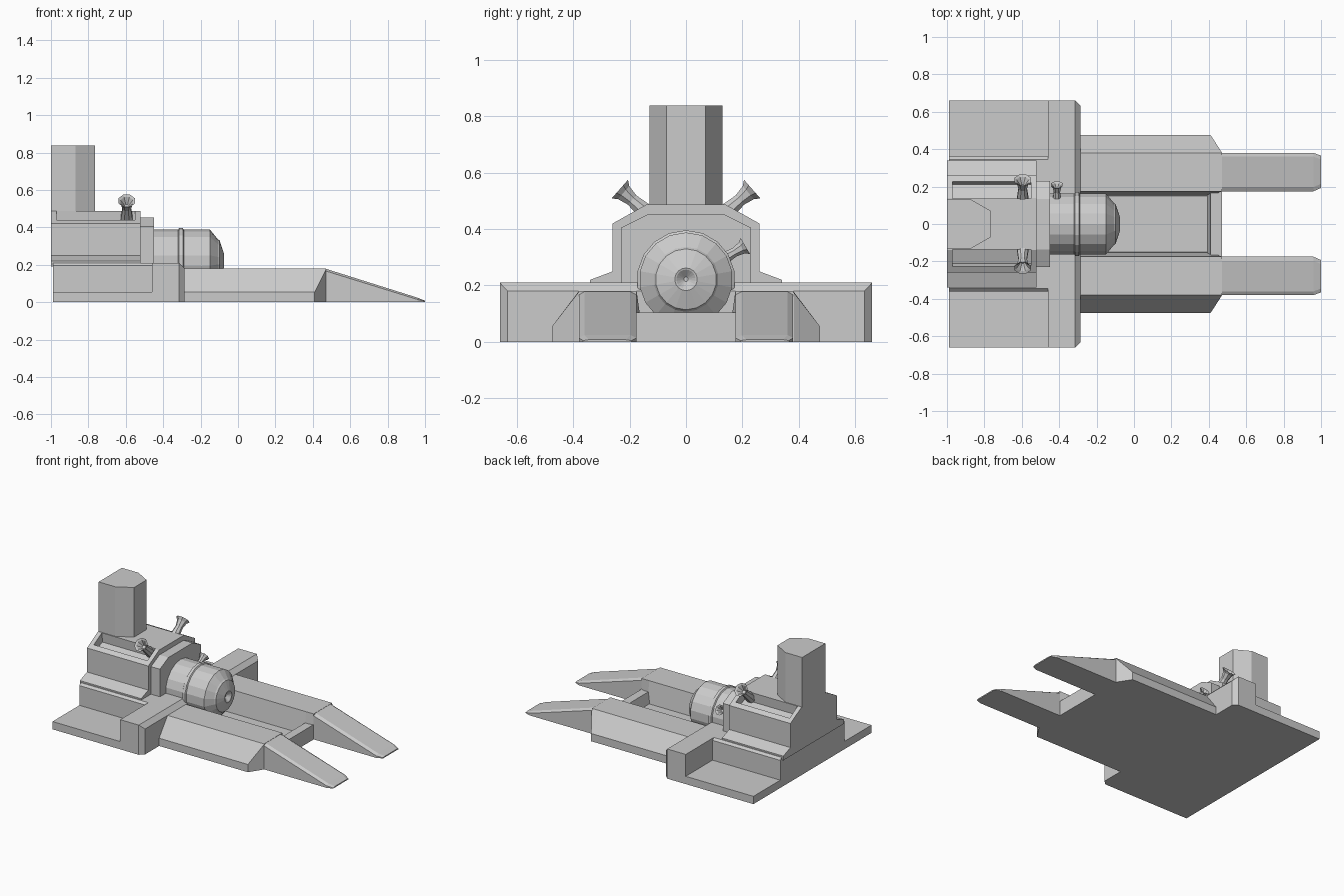
import bpy, bmesh, math
from mathutils import Vector

if "Cube" in bpy.data.objects:
    bpy.data.objects.remove(bpy.data.objects["Cube"])


def finish(name, bm):
    bmesh.ops.recalc_face_normals(bm, faces=bm.faces)
    me = bpy.data.meshes.new(name)
    bm.to_mesh(me)
    bm.free()
    ob = bpy.data.objects.new(name, me)
    bpy.context.collection.objects.link(ob)
    return ob


def loft(name, rings):
    """Closed solid through matching rings of points."""
    bm = bmesh.new()
    vr = [[bm.verts.new(p) for p in r] for r in rings]
    n = len(vr[0])
    for a, b in zip(vr, vr[1:]):
        for i in range(n):
            j = (i + 1) % n
            bm.faces.new((a[i], a[j], b[j], b[i]))
    bm.faces.new(vr[0])
    bm.faces.new(vr[-1])
    return finish(name, bm)


def along_x(name, profile, x0, x1):
    """Extrude a (y, z) profile along x."""
    return loft(name, [[(x, y, z) for y, z in profile] for x in (x0, x1)])


def sym(half):
    """Mirror a half profile in y into a full one."""
    return half + [(-y, z) for y, z in reversed(half)]


def lathe(name, origin, axis, stations, sides, turn=0.0):
    """Spin (distance, radius) stations around an axis."""
    axis = Vector(axis).normalized()
    u = axis.cross(Vector((1, 0, 0) if abs(axis.x) < 0.5 else (0, 1, 0))).normalized()
    v = axis.cross(u)
    rings = []
    for d, r in stations:
        c = Vector(origin) + axis * d
        rings.append([c + r * (math.cos(a) * u + math.sin(a) * v)
                      for a in [turn + 2 * math.pi * i / sides for i in range(sides)]])
    return loft(name, rings)


def mirror_y(ob):
    m = ob.modifiers.new("mirror", 'MIRROR')
    m.use_axis = (False, True, False)
    m.use_clip = False
    m.use_mirror_merge = False


# Rear floor plate and lower body block
along_x("rear_plate", sym([(0.66, 0), (0.66, 0.055)]), -0.99, -0.45)
along_x("lower_block", sym([(0.36, 0.02), (0.36, 0.195), (0.345, 0.21)]), -0.99, -0.45)

# Cross wall with chamfered front edges
wall = [(0.66, 0), (0.66, 0.21)]
front = [(0.632, 0), (0.632, 0.18)]
loft("cross_wall", [[(x, y, z) for y, z in sym(p)]
                    for x, p in ((-0.46, wall), (-0.315, wall), (-0.285, front))])

# Main housing with skirt and sloped shoulders
housing = along_x("housing", sym([(0.34, 0.19), (0.34, 0.22), (0.26, 0.25),
                                  (0.26, 0.42), (0.14, 0.487)]), -1.0, -0.52)
cutter = along_x("shoulder_cutter", [(0.138, 0.52), (0.13, 0.42), (0.21, 0.39), (0.235, 0.46),
                                     (0.235, 0.52)], -0.97, -0.55)
mirror_y(cutter)
cutter.hide_render = True
cutter.hide_viewport = False
cutter.display_type = 'WIRE'
cut = housing.modifiers.new("recess", 'BOOLEAN')
cut.operation = 'DIFFERENCE'
cut.solver = 'EXACT'
cut.object = cutter

# Front collar of the housing
along_x("collar", sym([(0.23, 0.15), (0.23, 0.405), (0.135, 0.452)]), -0.54, -0.45)

# Tower
plan = [(-1.0, 0.13), (-0.87, 0.13), (-0.765, 0.07), (-0.765, -0.07), (-0.87, -0.13), (-1.0, -0.13)]
loft("tower", [[(x, y, z) for x, y in plan] for z in (0.45, 0.838)])

# Barrel with ring, tapered nose and conical socket
lathe("barrel", (0, 0, 0.222), (1, 0, 0),
      [(-0.47, 0.166), (-0.32, 0.166), (-0.315, 0.174), (-0.295, 0.174), (-0.29, 0.166),
       (-0.15, 0.166), (-0.108, 0.115), (-0.098, 0.108), (-0.076, 0.04), (-0.078, 0.034),
       (-0.10, 0.008)], 18)

# Flared nozzles: a pair on the shoulders, one on the barrel
flare = [(-0.10, 0.04), (-0.045, 0.034), (0.035, 0.024), (0.075, 0.033), (0.093, 0.048),
         (0.085, 0.036), (0.05, 0.012)]
horn = lathe("shoulder_nozzle", (-0.595, 0.165, 0.48), (0, 0.75, 0.66), flare, 8, math.pi / 8)
mirror_y(horn)
lathe("barrel_nozzle", (-0.412, 0.15, 0.305), (0, 0.86, 0.5),
      [(d * 0.75, r * 0.74) for d, r in flare], 8, math.pi / 8)

# Side platforms: chamfered outer edge, slanted front corner, sloped bay wall
side = loft("side_platform", [
    [(-0.30, 0.15, 0), (-0.30, 0.175, 0.18), (-0.30, 0.38, 0.18), (-0.30, 0.475, 0.055), (-0.30, 0.475, 0)],
    [(0.41, 0.15, 0), (0.41, 0.175, 0.18), (0.41, 0.38, 0.18), (0.41, 0.475, 0.055), (0.41, 0.475, 0)],
    [(0.47, 0.175, 0), (0.47, 0.175, 0.18), (0.47, 0.38, 0.18), (0.47, 0.382, 0.175), (0.47, 0.382, 0)]])
mirror_y(side)

# Ramps with bevelled long edges and a narrowed tip


def ramp_ring(x, y0, y1, z):
    b = min(0.012, z * 0.4)
    return [(x, y0, 0), (x, y0, z - b), (x, y0 + 0.022, z), (x, y1 - 0.02, z), (x, y1, z - b), (x, y1, 0)]


ramp = loft("ramp", [ramp_ring(0.465, 0.175, 0.38, 0.18), ramp_ring(0.96, 0.175, 0.38, 0.024),
                     ramp_ring(1.0, 0.193, 0.365, 0.008)])
mirror_y(ramp)

# Bay floor and its front lip
along_x("bay_floor", sym([(0.18, 0), (0.15, 0.03)]), -0.30, 0.47)
loft("bay_lip", [[(x, y, z) for x, z in ((0.39, 0.02), (0.41, 0.105), (0.47, 0.105), (0.47, 0))]
                 for y in (-0.177, 0.177)])
